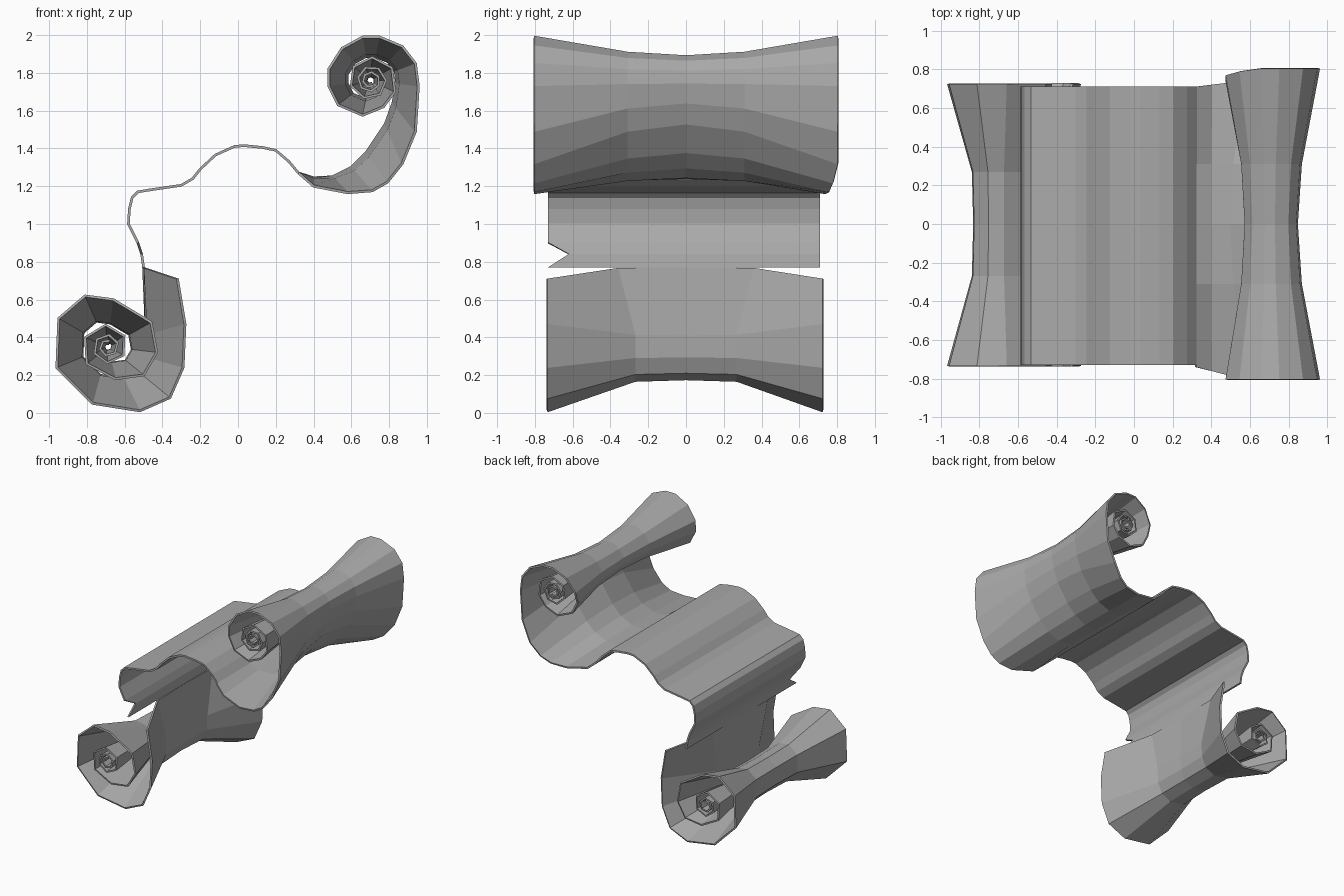
import bpy
import math
from mathutils import Vector

default_cube = bpy.data.objects.get("Cube")
if default_cube:
    bpy.data.objects.remove(default_cube, do_unlink=True)

# One plain grey for the whole sheet
paper = bpy.data.materials.new("paper grey")
paper.use_nodes = True
paper_colour = (0.4, 0.4, 0.4, 1.0)
paper.diffuse_color = paper_colour
paper.node_tree.nodes["Principled BSDF"].inputs["Base Color"].default_value = paper_colour


def points(*pairs):
    return [Vector(pair) for pair in pairs]


def spiral(centre, start, turn, count, shrink):
    """Continue a rolled edge inward from the start point, turning by a fixed angle."""
    arm = start - centre
    angle = math.atan2(arm.y, arm.x)
    result = []
    for i in range(1, count + 1):
        radius = arm.length * shrink ** (i * abs(turn) / math.tau)
        direction = Vector((math.cos(angle + i * turn), math.sin(angle + i * turn)))
        result.append(centre + direction * radius)
    return result


def pinch(profile, centre, factor):
    """Tighten a roll profile around its axis."""
    return [centre + (p - centre) * factor for p in profile]


def loft(name, edge, middle, front, back, waist, flare):
    """Sweep from the front edge profile through the waist to the back edge profile."""
    verts = []
    for e, m, f, b, w in zip(edge, middle, front, back, waist):
        near_waist = m.lerp(e, flare)
        for p, y in ((e, f), (near_waist, -w), (m, 0), (near_waist, w), (e, b)):
            verts.append((p.x, y, p.y))
    columns = len(verts) // len(edge)
    faces = []
    for row in range(len(edge) - 1):
        for col in range(columns - 1):
            a = row * columns + col
            faces.append((a, a + 1, a + columns + 1, a + columns))
    mesh = bpy.data.meshes.new(name)
    mesh.from_pydata(verts, [], faces)
    mesh.materials.append(paper)
    obj = bpy.data.objects.new(name, mesh)
    bpy.context.collection.objects.link(obj)
    thickness = obj.modifiers.new("thickness", "SOLIDIFY")
    thickness.thickness = 0.014
    thickness.offset = 0
    return obj


# Wavy middle of the sheet, from the tear up to the foot of the upper roll
wave = points((-.5, .77), (-.51, .84), (-.53, .9), (-.58, 1), (-.575, 1.08),
              (-.56, 1.14), (-.53, 1.17), (-.47, 1.18), (-.3, 1.205), (-.24, 1.24),
              (-.2, 1.29), (-.12, 1.365), (-.02, 1.41), (.03, 1.415), (.13, 1.405),
              (.2, 1.39), (.27, 1.33), (.32, 1.27))
wave_front = [-.73] * len(wave)
wave_front[1] = -.62  # small nick in the front edge
loft("wavy_sheet", wave, wave, wave_front, [.71] * len(wave), [.3] * len(wave), 0)

# Upper roll: a flared wall that curls over into a tight spiral
upper_centre = Vector((.7, 1.76))
upper_wall = points((.32, 1.27), (.4, 1.2), (.58, 1.165), (.71, 1.175), (.79, 1.22),
                    (.87, 1.32), (.94, 1.49))
upper_wall_middle = points((.32, 1.27), (.4, 1.245), (.5, 1.25), (.6, 1.3), (.68, 1.38),
                           (.78, 1.53), (.82, 1.64))
upper_curl = points((.955, 1.73), (.94, 1.85), (.87, 1.94), (.75, 1.99), (.66, 1.99),
                    (.55, 1.93), (.48, 1.82), (.48, 1.73), (.53, 1.63), (.66, 1.575),
                    (.77, 1.62), (.83, 1.7))
upper_curl += spiral(upper_centre, upper_curl[-1], math.radians(55), 19, .6)
upper_edge = upper_wall + upper_curl
upper_middle = upper_wall_middle + pinch(upper_curl, upper_centre, .55)
upper_front = [-.74, -.76] + [-.805] * (len(upper_edge) - 2)
upper_back = [.71, .72, .74, .76, .78] + [.805] * 7 + [.79, .77] + [.74] * (len(upper_edge) - 14)
loft("upper_roll", upper_edge, upper_middle, upper_front, upper_back,
     [.31] * len(upper_edge), .18)

# Lower roll: torn away from the sheet at both corners, then curled under
lower_centre = Vector((-.69, .35))
lower_edge = points((-.32, .71), (-.28, .47), (-.29, .24), (-.36, .08), (-.52, .01),
                    (-.77, .05), (-.96, .24), (-.95, .5), (-.81, .62), (-.66, .6),
                    (-.46, .48), (-.43, .32), (-.5, .2), (-.65, .18), (-.8, .26))
lower_edge += spiral(lower_centre, lower_edge[-1], -math.radians(62), 14, .55)
lower_middle = pinch(lower_edge, lower_centre, .5)
lower_middle[0] = wave[0]
tear_waist = [.36] + [.27] * (len(lower_edge) - 1)
loft("lower_roll", lower_edge, lower_middle, [-.735] * len(lower_edge),
     [.725] * len(lower_edge), tear_waist, .05)
